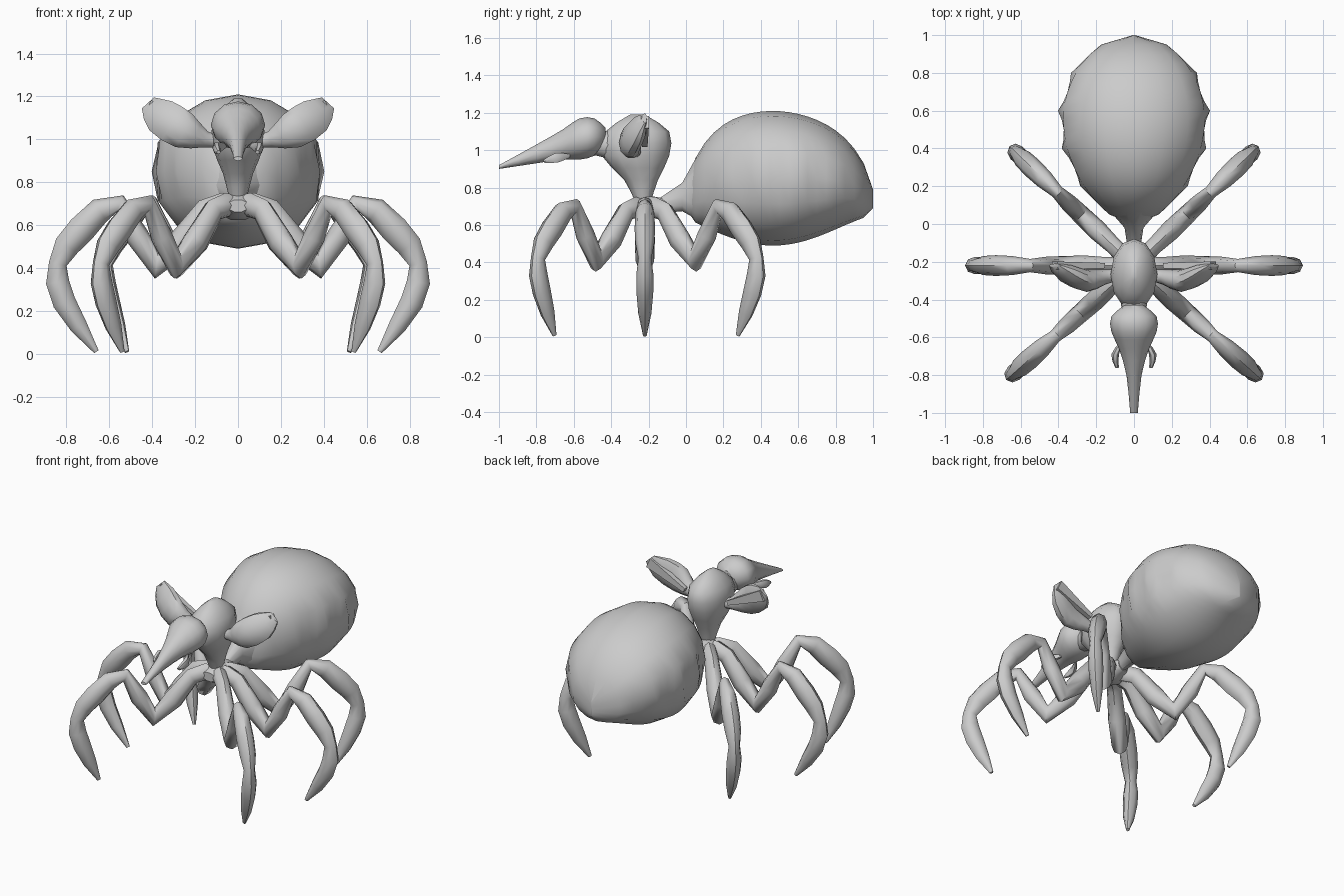
import bpy, bmesh
from math import sin, cos, pi, radians
from mathutils import Vector

if "Cube" in bpy.data.objects:
    bpy.data.objects.remove(bpy.data.objects["Cube"])

shell = bpy.data.materials.new("shell grey")
shell.use_nodes = True
grey = (.6, .6, .6, 1)
shell.diffuse_color = grey
shell.node_tree.nodes["Principled BSDF"].inputs["Base Color"].default_value = grey


def spline(points, swell=0):
    """Curve through the stations; swell thickens the middle of every span."""
    knots = [Vector(p) for p in points]
    knots = [knots[0] * 2 - knots[1]] + knots + [knots[-1] * 2 - knots[-2]]
    stations = []
    for before, start, end, after in zip(knots, knots[1:], knots[2:], knots[3:]):
        leaving, arriving = (end - before) / 2, (after - start) / 2
        middle = (start + end) / 2 + (leaving - arriving) / 8
        middle[-1] += swell
        middle[-2] += swell
        stations += [start, middle]
    return stations + [knots[-2]]


def loft(name, stations, side=(1, 0, 0), sides=10, along=None, turn=0, angle=45):
    """Skin elliptical rings; each station is (x, y, z, half width, half depth)."""
    side = Vector(side).normalized()
    bm = bmesh.new()
    centres = [Vector(station[:3]) for station in stations]
    last = len(centres) - 1
    rings = []
    for i, (centre, station) in enumerate(zip(centres, stations)):
        into = (centre - centres[max(i - 1, 0)]).normalized()
        out = (centres[min(i + 1, last)] - centre).normalized()
        tangent = Vector(along) if along else into + out
        normal = tangent.cross(side).normalized()
        width, depth = side * station[3], normal * station[4]
        angles = [2 * pi * k / sides + turn for k in range(sides)]
        rings.append([bm.verts.new(centre + width * cos(a) + depth * sin(a)) for a in angles])
    for lower, upper in zip(rings, rings[1:]):
        for k in range(sides):
            j = (k + 1) % sides
            bm.faces.new((lower[k], lower[j], upper[j], upper[k]))
    bm.faces.new(rings[0])
    bm.faces.new(rings[-1])
    bmesh.ops.recalc_face_normals(bm, faces=bm.faces)
    mesh = bpy.data.meshes.new(name)
    bm.to_mesh(mesh)
    bm.free()
    mesh.materials.append(shell)
    part = bpy.data.objects.new(name, mesh)
    bpy.context.collection.objects.link(part)
    bpy.ops.object.select_all(action="DESELECT")
    part.select_set(True)
    bpy.context.view_layer.objects.active = part
    bpy.ops.object.shade_smooth_by_angle(angle=radians(angle))
    return part


def abdomen_ring(y):
    """Egg-shaped section that closes in a small upright end edge."""
    half_width = .4 * abs(sin(pi * y ** 1.16)) ** .47 + .005
    half_height = .05 + .31 * abs(sin(pi * y ** .9)) ** .6
    middle = .85 - .11 * abs(2 * y - 1) ** 5
    return (0, y, middle, half_width, half_height)


# Abdomen, with the widest line pulled in between points to scallop the rim
backward = (0, 1, 0)
abdomen = loft("abdomen", [abdomen_ring(i / 20) for i in range(21)], sides=16, along=backward)
for vertex in abdomen.data.vertices:
    if vertex.index % 8 == 0:
        vertex.co.x *= 1 - .08 * abs(sin(5 * pi * vertex.co.y))
loft("abdomen_stalk", [(0, -.15, .7, .03, .04), (0, -.02, .75, .05, .08),
                       (0, .06, .8, .12, .18)], along=backward)

# Hub that carries the legs
loft("leg_hub", spline([(0, -.31, .69, .05, .03), (0, -.22, .69, .1, .07),
                        (0, -.1, .7, .04, .04)]), along=backward)

# Upright pear-shaped torso and its neck
torso = [(0, -.23, .72, .04, .04), (0, -.24, .84, .07, .09), (0, -.27, .97, .12, .18),
         (0, -.26, 1.1, .11, .17), (0, -.26, 1.19, .02, .04)]
loft("torso", spline(torso), sides=12, along=(0, 0, 1))
loft("neck", [(0, -.36, 1.02, .08, .08), (0, -.48, 1.04, .06, .07)])

# Head drawn out into a long beak
head = [(0, -.43, 1.07, .05, .05), (0, -.49, 1.07, .12, .1), (0, -.57, 1.06, .12, .11),
        (0, -.66, 1.03, .08, .08), (0, -.8, .98, .04, .05), (0, -1, .91, .02, .01)]
loft("head", spline(head), sides=12, along=backward)

# Leg joints in the leg's own plane: reach, height, half thickness
hub_y = -.22
joints = [(0, .69, .04), (.15, .67, .045), (.38, .41, .05), (.55, .7, .035),
          (.73, .58, .055), (.84, .42, .035), (.81, .24, .045)]
# Direction of each pair and the reach of its foot
pairs = {"front": (.76, -.68, .71), "middle": (1, 0, .66), "back": (.74, .71, .7)}

for label, s in (("left", 1), ("right", -1)):
    for place, (dx, dy, foot) in pairs.items():
        path = [(reach * dx * s, hub_y + reach * dy, height, thick, thick * 1.2)
                for reach, height, thick in joints + [(foot, .01, .01)]]
        loft(f"{place}_{label}_leg", spline(path, swell=.005),
             side=(-dy, dx * s, 0), sides=8, angle=50)

    # Raised paddle arm with a thin ridge along its back
    paddle = [(s * .08, -.27, .99, .03, .03), (s * .15, -.28, 1, .04, .04),
              (s * .25, -.3, 1.04, .06, .09), (s * .36, -.26, 1.11, .05, .09),
              (s * .42, -.22, 1.17, .01, .04)]
    loft(f"{label}_paddle_arm", spline(paddle), side=backward)
    ridge = [(s * .16, -.22, 1.03, .02, .02), (s * .42, -.22, 1.15, .03, .05)]
    loft(f"{label}_arm_ridge", ridge, side=backward, sides=4, turn=pi / 4, angle=20)

    # Small curved fang beside the beak
    fang = [(s * .06, -.62, .97, .01, .01), (s * .1, -.69, .96, .02, .03),
            (s * .09, -.76, .94, .01, .01)]
    loft(f"{label}_fang", spline(fang), sides=6)
